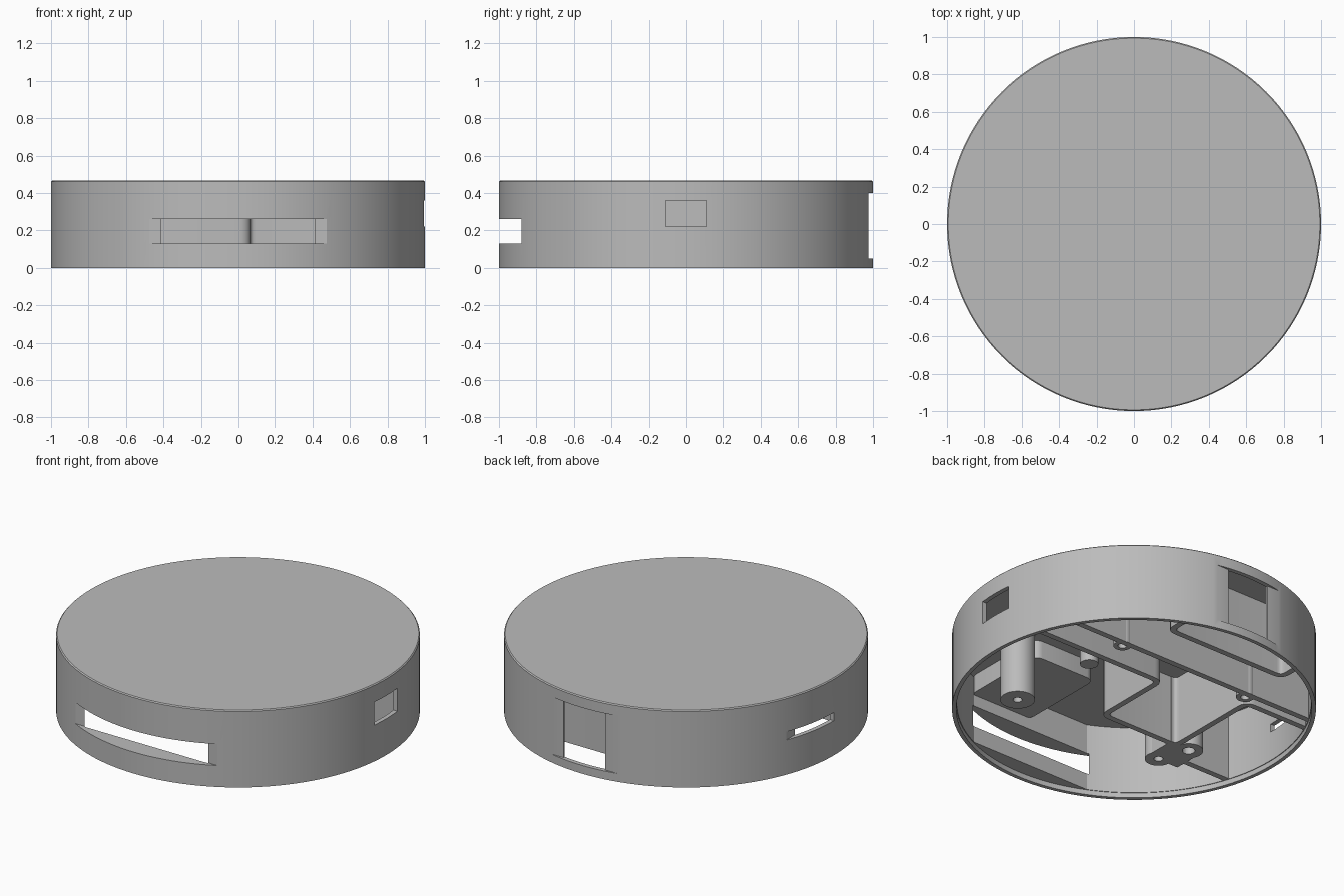
import bpy, bmesh
from math import radians
from mathutils import Vector, Matrix

if "Cube" in bpy.data.objects:
    bpy.data.objects.remove(bpy.data.objects["Cube"], do_unlink=True)

HEIGHT, CEILING, LIP = 0.467, 0.44, 0.03
INNER, FRONT_FLAT = 0.973, -0.885

grey = bpy.data.materials.new("plain grey")
grey.use_nodes = True
colour = (0.5, 0.5, 0.5, 1)
grey.diffuse_color = colour
grey.node_tree.nodes["Principled BSDF"].inputs["Base Color"].default_value = colour


def make(name, bm):
    bmesh.ops.recalc_face_normals(bm, faces=bm.faces[:])
    mesh = bpy.data.meshes.new(name)
    bm.to_mesh(mesh)
    bm.free()
    mesh.materials.append(grey)
    obj = bpy.data.objects.new(name, mesh)
    bpy.context.collection.objects.link(obj)
    return obj


def disc(radius, low, high, x=0, y=0, sides=128):
    bm = bmesh.new()
    bmesh.ops.create_cone(bm, cap_ends=True, segments=sides, radius1=radius,
                          radius2=radius, depth=high - low,
                          matrix=Matrix.Translation((x, y, (low + high) / 2)))
    return bm


def box(xs, ys, zs):
    bm = bmesh.new()
    bmesh.ops.create_cube(bm, size=1)
    for v in bm.verts:
        v.co = [(r[0] + r[1]) / 2 + c * (r[1] - r[0])
                for r, c in zip((xs, ys, zs), v.co)]
    return bm


def activate(obj):
    bpy.ops.object.select_all(action='DESELECT')
    obj.select_set(True)
    bpy.context.view_layer.objects.active = obj


def cut(target, bm):
    cutter = make("cutter", bm)
    cutter.hide_render = True
    mod = target.modifiers.new("cut", 'BOOLEAN')
    mod.operation, mod.solver, mod.object = 'DIFFERENCE', 'EXACT', cutter
    activate(target)
    bpy.ops.object.modifier_apply(modifier=mod.name)
    bpy.data.objects.remove(cutter, do_unlink=True)


def smooth(obj, angle=30):
    activate(obj)
    bpy.ops.object.shade_smooth_by_angle(angle=radians(angle))


def rounded(points, radius=0.05, steps=6):
    """Polyline with its inner corners rounded."""
    pts = [Vector(p) for p in points]
    out = [pts[0]]
    for a, b, c in zip(pts, pts[1:], pts[2:]):
        p, q = b + (a - b).normalized() * radius, b + (c - b).normalized() * radius
        for i in range(steps + 1):
            t = i / steps
            out.append(p * (1 - t) ** 2 + b * 2 * t * (1 - t) + q * t * t)
    return out + [pts[-1]]


def partition(name, points, thickness=0.035):
    bm = bmesh.new()
    rows = [(bm.verts.new((p.x, p.y, LIP)), bm.verts.new((p.x, p.y, CEILING + 0.01)))
            for p in rounded(points)]
    for (a, b), (c, d) in zip(rows, rows[1:]):
        bm.faces.new((a, c, d, b))
    obj = make(name, bm)
    mod = obj.modifiers.new("thickness", 'SOLIDIFY')
    mod.thickness, mod.offset, mod.use_even_offset = thickness, 0, True
    activate(obj)
    bpy.ops.object.modifier_apply(modifier=mod.name)
    smooth(obj)


# Round shell with a softened top edge
bm = disc(1, 0, HEIGHT)
rim = [e for e in bm.edges if all(v.co.z > HEIGHT - 0.001 for v in e.verts)]
bmesh.ops.bevel(bm, geom=rim, offset=0.006, segments=1, affect='EDGES', profile=0.5)
shell = make("shell", bm)

# Cavity with a flat front, and a lip for the lid
cavity = disc(INNER, LIP - 0.01, CEILING)
bmesh.ops.bisect_plane(cavity, geom=cavity.verts[:] + cavity.edges[:] + cavity.faces[:],
                       plane_co=(0, FRONT_FLAT, 0), plane_no=(0, -1, 0),
                       clear_outer=True)
bmesh.ops.holes_fill(cavity, edges=[e for e in cavity.edges if e.is_boundary])
cut(shell, cavity)
cut(shell, disc(INNER + 0.004, -0.1, LIP))

# Openings in the side: front slot, back recess and port, right window, left slot
for xs, ys, zs in [
    ((-0.6, 0.6), (-1.2, -0.88), (0.13, 0.26)),
    ((-0.4, 0.4), (0.975, 1.2), (0.05, 0.40)),
    ((-0.14, 0.14), (0.9, 1.2), (0.05, 0.40)),
    ((0.8, 1.2), (-0.11, 0.11), (0.22, 0.36)),
    ((-1.2, -0.93), (0.01, 0.37), (0.21, 0.26)),
]:
    cut(shell, box(xs, ys, zs))
smooth(shell, 15)

# Inner walls
partition("main_partition", [(0.94, 0.28), (0.05, 0.28), (0.05, -0.2),
                             (-0.47, -0.2), (-0.47, 0.4), (-0.89, 0.4)])
partition("rear_partition", [(0.86, 0.48), (-0.86, 0.48)])
partition("port_partition", [(0.37, 0.9), (0.37, 0.75), (-0.43, 0.75), (-0.43, 0.87)])
partition("left_partition", [(-0.56, -0.31), (-0.925, -0.31)])

# Pad joining the two left posts
pad = make("post_pad", box((-0.63, -0.42), (-0.38, -0.18), (LIP, CEILING + 0.01)))

# Screw posts with blind holes
for name, x, y, radius, hole in [
    ("front_right_post", 0.52, -0.375, 0.096, 0.025),
    ("back_right_post", 0.46, 0.45, 0.05, 0.025),
    ("back_left_post", -0.42, 0.45, 0.05, 0.025),
    ("front_left_post", -0.49, -0.375, 0.075, 0.025),
    ("cable_post", -0.56, -0.2, 0.08, 0.035),
]:
    post = make(name, disc(radius, LIP, CEILING + 0.01, x, y, 32))
    for part in (post, pad):
        cut(part, disc(hole, 0, 0.2, x, y, 24))
    smooth(post)

# Raised parts under the ceiling
block = box((0.0, 0.42), (-0.9, -0.34), (0.33, CEILING + 0.01))
upright = [e for e in block.edges if abs(e.verts[0].co.z - e.verts[1].co.z) > 0.05]
bmesh.ops.bevel(block, geom=upright, offset=0.05, segments=5, affect='EDGES', profile=0.5)
smooth(make("ceiling_block", block))
smooth(make("short_post", disc(0.05, 0.3, CEILING + 0.01, 0.17, -0.18, 24)))
